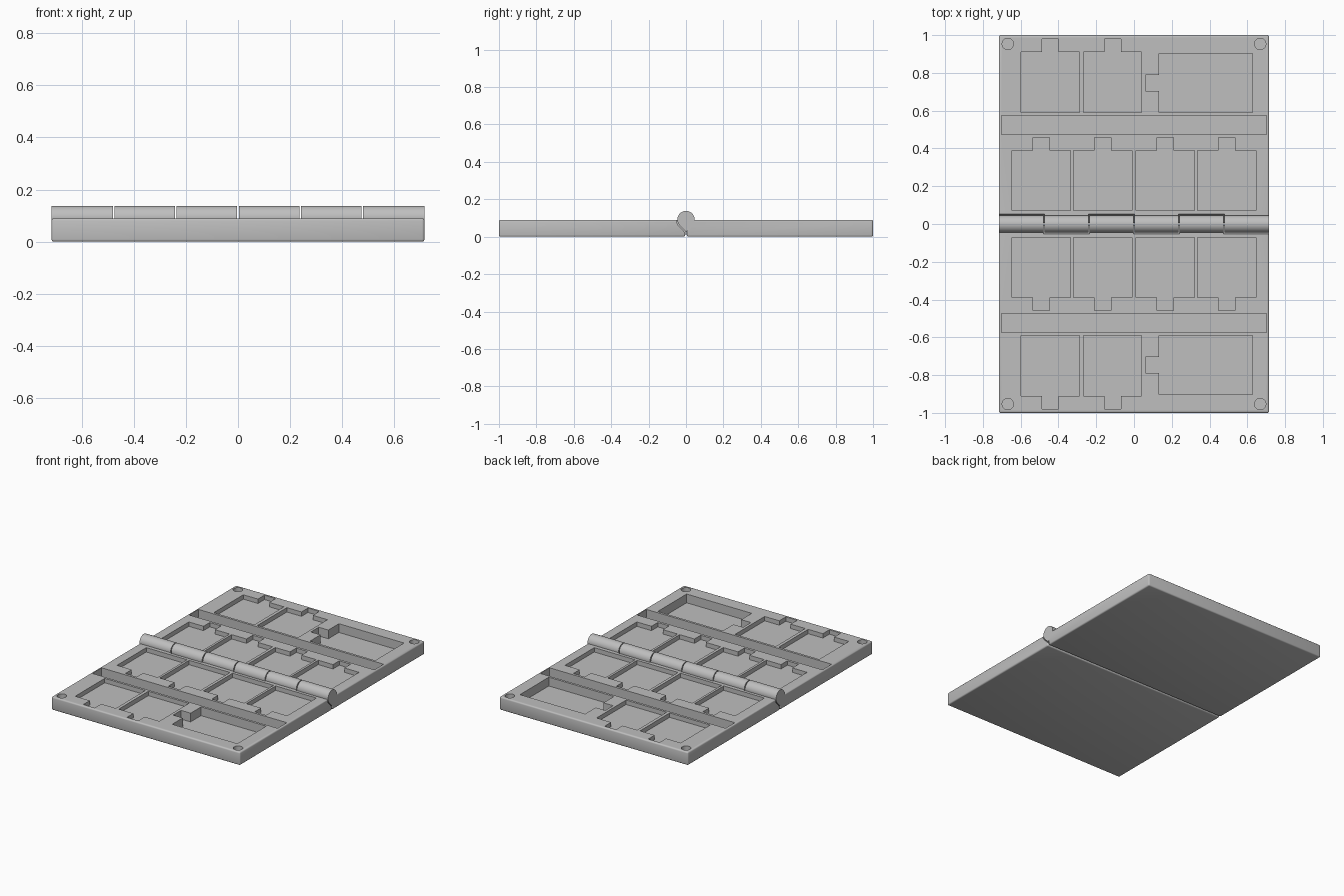
import bpy, bmesh, math

if "Cube" in bpy.data.objects:
    bpy.data.objects.remove(bpy.data.objects["Cube"])

HALF_W, TOP, HINGE_R = 0.715, 0.09, 0.046
SEGMENT = 2 * HALF_W / 6
GAP = 0.006
CARD_FLOOR, DEEP_FLOOR = 0.06, 0.03

grey = bpy.data.materials.new("light grey")
grey.use_nodes = True
grey.diffuse_color = (0.52, 0.52, 0.52, 1)
grey.node_tree.nodes["Principled BSDF"].inputs["Base Color"].default_value = grey.diffuse_color


def make_object(name, bm):
    bmesh.ops.recalc_face_normals(bm, faces=bm.faces)
    mesh = bpy.data.meshes.new(name)
    bm.to_mesh(mesh)
    bm.free()
    mesh.materials.append(grey)
    obj = bpy.data.objects.new(name, mesh)
    bpy.context.collection.objects.link(obj)
    return obj


def prism(bm, points, shift):
    """Extrude a closed loop of 3D points along the shift vector."""
    face = bm.faces.new([bm.verts.new(p) for p in points])
    out = bmesh.ops.extrude_face_region(bm, geom=[face])
    moved = [v for v in out["geom"] if isinstance(v, bmesh.types.BMVert)]
    bmesh.ops.translate(bm, verts=moved, vec=shift)


def pocket(bm, outline, side, floor):
    prism(bm, [(x, y * side, floor) for x, y in outline], (0, 0, 0.2))


def box_outline(x0, x1, y0, y1):
    return [(x0, y0), (x1, y0), (x1, y1), (x0, y1)]


def tabbed_outline(x0, x1, y0, y1, tab_y):
    """Card pocket with a finger notch on its outer edge."""
    mid, half = (x0 + x1) / 2, 0.043
    return [(x0, y0), (x1, y0), (x1, y1), (mid + half, y1), (mid + half, tab_y),
            (mid - half, tab_y), (mid - half, y1), (x0, y1)]


def teardrop(bm, x0, x1, radius):
    """Hinge barrel along x with a point underneath."""
    steps = 36
    points = [(x0, 0, TOP - radius * math.sqrt(2))]
    for i in range(steps + 1):
        a = math.radians(-45 + 270 * i / steps)
        points.append((x0, radius * math.cos(a), TOP + 0.002 + radius * math.sin(a)))
    prism(bm, points, (x1 - x0, 0, 0))


def combine(target, other, operation):
    mod = target.modifiers.new(operation.lower(), 'BOOLEAN')
    mod.operation, mod.object, mod.solver = operation, other, 'EXACT'
    bpy.context.view_layer.objects.active = target
    bpy.ops.object.modifier_apply(modifier=mod.name)
    bpy.data.objects.remove(other)


def build_leaf(name, side):
    # Rounded slab
    bm = bmesh.new()
    prism(bm, [(x, y * side, 0) for x, y in box_outline(-HALF_W, HALF_W, 0.004, 1)], (0, 0, TOP))
    bmesh.ops.bevel(bm, geom=bm.edges[:], offset=0.009, segments=3, profile=0.5, affect='EDGES')
    leaf = make_object(name, bm)

    # Card pockets, long slots, accessory bay and corner magnet holes
    bm = bmesh.new()
    for x0, x1 in ((-0.645, -0.336), (-0.32, -0.01), (0.01, 0.32), (0.336, 0.645)):
        pocket(bm, tabbed_outline(x0, x1, 0.072, 0.389, 0.457), side, CARD_FLOOR)
    for x0 in (-0.597, -0.267):
        pocket(bm, tabbed_outline(x0, x0 + 0.308, 0.59, 0.91, 0.98), side, CARD_FLOOR)
    pocket(bm, box_outline(-0.702, 0.702, 0.474, 0.574), side, DEEP_FLOOR)
    bay = [(0.133, 0.59), (0.627, 0.59), (0.627, 0.902), (0.133, 0.902),
           (0.133, 0.788), (0.06, 0.788), (0.06, 0.703), (0.133, 0.703)]
    pocket(bm, bay, side, DEEP_FLOOR)
    for x in (-0.668, 0.668):
        ring = [2 * math.pi * i / 32 for i in range(32)]
        pocket(bm, [(x + 0.03 * math.cos(a), 0.953 + 0.03 * math.sin(a)) for a in ring],
               side, CARD_FLOOR)
    combine(leaf, make_object("pocket_cutter", bm), 'DIFFERENCE')

    # Hinge: clearance for the other leaf's knuckles, then its own knuckles
    clearance, knuckles = bmesh.new(), bmesh.new()
    for i in range(6):
        x0 = -HALF_W + i * SEGMENT
        x1 = x0 + SEGMENT
        if (i % 2 == 0) == (side < 0):
            teardrop(knuckles, x0 + (GAP / 2 if i else 0), x1 - (GAP / 2 if i < 5 else 0), HINGE_R)
        else:
            teardrop(clearance, x0 - GAP / 2, x1 + GAP / 2, HINGE_R + GAP)
    combine(leaf, make_object("clearance_cutter", clearance), 'DIFFERENCE')
    combine(leaf, make_object("knuckles", knuckles), 'UNION')

    bpy.ops.object.select_all(action='DESELECT')
    leaf.select_set(True)
    bpy.context.view_layer.objects.active = leaf
    bpy.ops.object.shade_smooth_by_angle(angle=math.radians(35))


build_leaf("front_leaf", -1)
build_leaf("back_leaf", 1)
